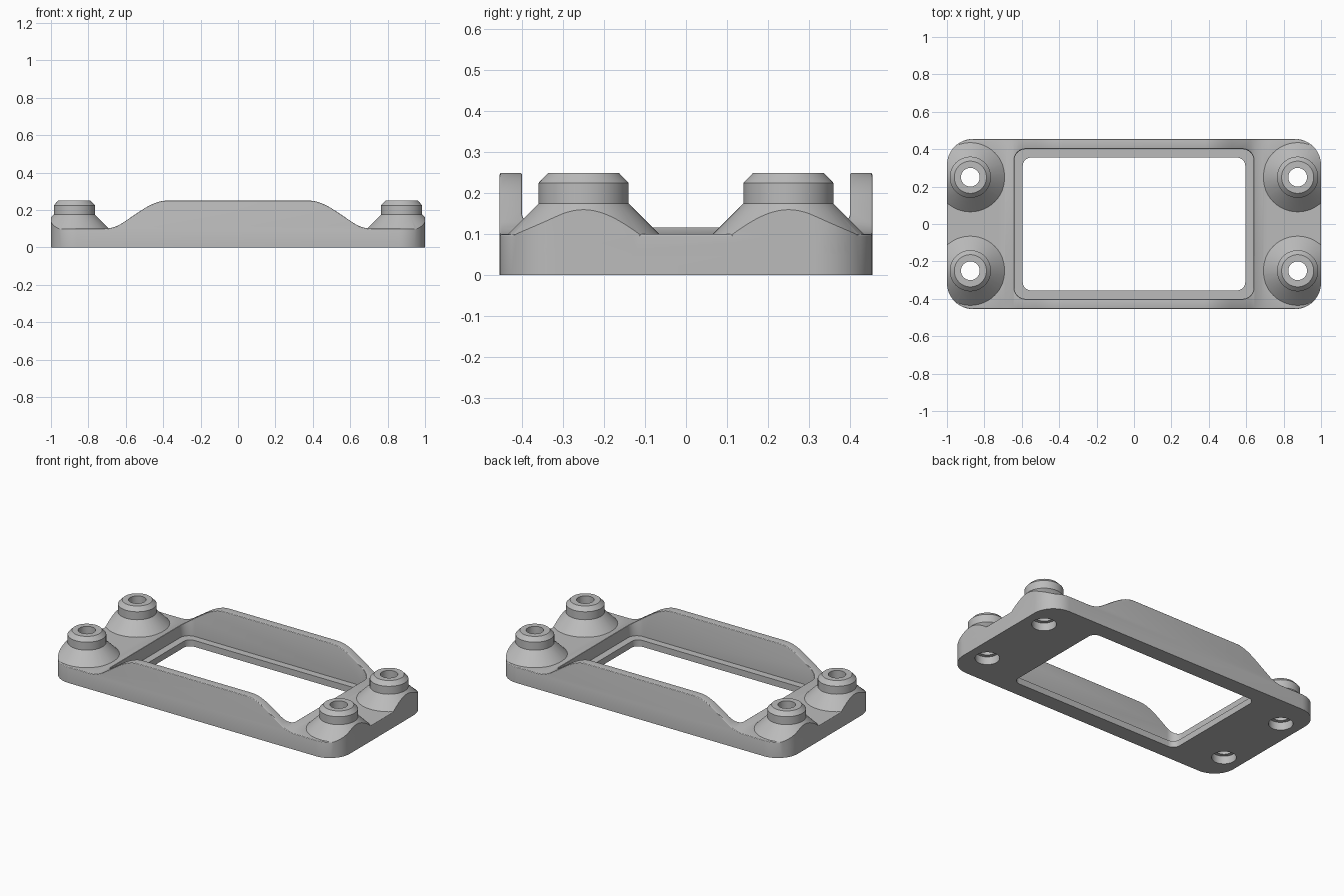
import bpy, bmesh, math
from mathutils import Matrix

cube = bpy.data.objects.get("Cube")
if cube:
    bpy.data.objects.remove(cube)

grey = bpy.data.materials.new("plain grey")
grey.use_nodes = True
colour = (0.5, 0.5, 0.5, 1)
grey.diffuse_color = colour
grey.node_tree.nodes["Principled BSDF"].inputs["Base Color"].default_value = colour


def make(name, bm):
    bmesh.ops.recalc_face_normals(bm, faces=bm.faces)
    mesh = bpy.data.meshes.new(name)
    bm.to_mesh(mesh)
    bm.free()
    obj = bpy.data.objects.new(name, mesh)
    bpy.context.collection.objects.link(obj)
    mesh.materials.append(grey)
    return obj


def prism(name, points, offset):
    """Extrude a closed outline along the offset vector."""
    bm = bmesh.new()
    face = bm.faces.new([bm.verts.new(p) for p in points])
    new = bmesh.ops.extrude_face_region(bm, geom=[face])["geom"]
    bmesh.ops.translate(bm, vec=offset, verts=[v for v in new if isinstance(v, bmesh.types.BMVert)])
    return make(name, bm)


def rounded_block(name, hx, hy, radius, z0, z1, steps=12):
    points = []
    for i, (sx, sy) in enumerate([(1, 1), (-1, 1), (-1, -1), (1, -1)]):
        for k in range(steps + 1):
            a = math.pi / 2 * (i + k / steps)
            points.append((sx * (hx - radius) + radius * math.cos(a),
                           sy * (hy - radius) + radius * math.sin(a), z0))
    return prism(name, points, (0, 0, z1 - z0))


def lathe(name, profile, x, y, steps=64):
    """Spin a radius/height profile into a closed solid."""
    bm = bmesh.new()
    rings = [[bm.verts.new((x + r * math.cos(2 * math.pi * k / steps),
                            y + r * math.sin(2 * math.pi * k / steps), z))
              for k in range(steps)] for r, z in profile]
    for low, high in zip(rings, rings[1:]):
        for k in range(steps):
            n = (k + 1) % steps
            bm.faces.new((low[k], low[n], high[n], high[k]))
    bm.faces.new(rings[0][::-1])
    bm.faces.new(rings[-1])
    return make(name, bm)


def boolean(target, tool, operation):
    """Apply a boolean, then remove the tool."""
    mod = target.modifiers.new("cut", 'BOOLEAN')
    mod.operation, mod.solver, mod.object = operation, 'EXACT', tool
    bpy.context.view_layer.update()
    result = bpy.data.meshes.new_from_object(
        target.evaluated_get(bpy.context.evaluated_depsgraph_get()))
    target.modifiers.clear()
    target.data = result
    bpy.data.objects.remove(tool)


def arc_corner(a, b, c, steps=8):
    """Smooth a corner b between a and c."""
    return [tuple(a[i] * (1 - t) ** 2 + 2 * b[i] * t * (1 - t) + c[i] * t * t for i in (0, 1))
            for t in [k / steps for k in range(steps + 1)]]


# Frame body: side profile trimmed to the rounded outline
half = [(1.1, -0.1), (1.1, 0.1)]
half += arc_corner((0.72, 0.1), (0.665, 0.1), (0.62, 0.129))
half += arc_corner((0.52, 0.196), (0.44, 0.25), (0.38, 0.25))
outline = half + [(-x, z) for x, z in reversed(half)]
frame = prism("mounting_frame", [(x, -0.6, z) for x, z in outline], (0, 1.2, 0))
boolean(frame, rounded_block("trim", 1, 0.455, 0.14, 0, 0.4), 'INTERSECT')

# Recess that leaves a thin lip at the base
boolean(frame, rounded_block("recess", 0.64, 0.4, 0.06, 0.04, 0.5), 'DIFFERENCE')

# Softened upper rims
bm = bmesh.new()
bm.from_mesh(frame.data)
bmesh.ops.dissolve_limit(bm, angle_limit=0.002, verts=bm.verts, edges=bm.edges)
rim = []
for e in bm.edges:
    if len(e.link_faces) == 2 and min(v.co.z for v in e.verts) > 0.09:
        up = sorted(abs(f.normal.z) for f in e.link_faces)
        if up[0] < 0.1 and up[1] > 0.5:
            rim.append(e)
bmesh.ops.bevel(bm, geom=rim, offset=0.01, segments=3, profile=0.5,
                affect='EDGES', clamp_overlap=True)
bm.to_mesh(frame.data)
bm.free()

# Window through the base lip
boolean(frame, rounded_block("window", 0.595, 0.355, 0.045, -0.2, 0.3), 'DIFFERENCE')

# Four conical bosses with chamfered collars, each bored through
boss_profile = [(0.18, 0.05), (0.186, 0.099), (0.11, 0.175), (0.11, 0.225), (0.086, 0.25)]
bore_profile = [(0.07, -0.1), (0.07, 0.05), (0.05, 0.051), (0.05, 0.4)]
corners = [(sx * 0.875, sy * 0.25) for sx in (-1, 1) for sy in (-1, 1)]
for x, y in corners:
    boss = lathe("boss", boss_profile, x, y)
    boolean(boss, rounded_block("trim", 1, 0.455, 0.14, 0, 0.4), 'INTERSECT')
    boolean(frame, boss, 'UNION')
for x, y in corners:
    boolean(frame, lathe("bore", bore_profile, x, y), 'DIFFERENCE')

# Single material and smooth curves with crisp edges
frame.data.materials.clear()
frame.data.materials.append(grey)
bpy.ops.object.select_all(action='DESELECT')
frame.select_set(True)
bpy.context.view_layer.objects.active = frame
bpy.ops.object.shade_smooth_by_angle(angle=math.radians(25))
